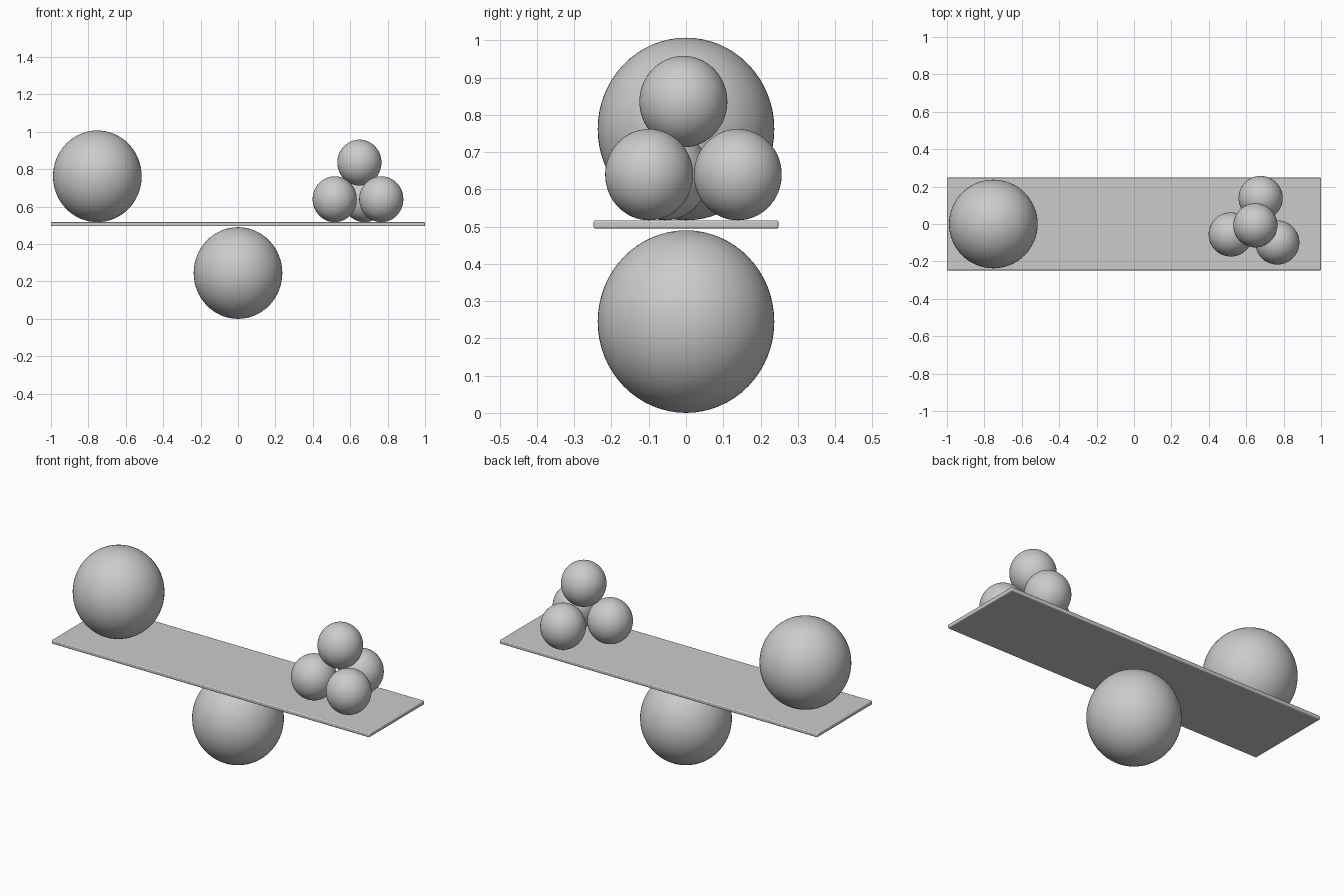
import bpy

cube = bpy.data.objects.get("Cube")
if cube:
    bpy.data.objects.remove(cube, do_unlink=True)

# Single plain grey
grey = bpy.data.materials.new("plain grey")
grey.use_nodes = True
colour = (0.6, 0.6, 0.6, 1)
grey.diffuse_color = colour
grey.node_tree.nodes["Principled BSDF"].inputs["Base Color"].default_value = colour

PLANK_BOTTOM, PLANK_TOP = 0.495, 0.517
BIG = (0.237, 0.245)      # horizontal and vertical radius
SMALL = (0.118, 0.1225)


def ball(name, size, x, y, bottom):
    """Slightly tall ball resting at the given height."""
    radius, half_height = size
    bpy.ops.mesh.primitive_uv_sphere_add(
        segments=64, ring_count=32, location=(x, y, bottom + half_height))
    obj = bpy.context.object
    obj.name = name
    obj.scale = (radius, radius, half_height)
    bpy.ops.object.transform_apply(location=False, rotation=False, scale=True)
    bpy.ops.object.shade_smooth()
    obj.data.materials.append(grey)


# Balancing plank with softened edges
bpy.ops.mesh.primitive_cube_add(size=1, location=(0, 0, (PLANK_BOTTOM + PLANK_TOP) / 2))
plank = bpy.context.object
plank.name = "plank"
plank.scale = (2, 0.496, PLANK_TOP - PLANK_BOTTOM)
bpy.ops.object.transform_apply(location=False, rotation=False, scale=True)
bevel = plank.modifiers.new("soft edges", "BEVEL")
bevel.width = 0.005
bevel.segments = 3
plank.data.materials.append(grey)
bpy.ops.object.shade_smooth_by_angle()

# Pivot and the large weight
ball("pivot_ball", BIG, 0, 0, 0)
ball("large_ball", BIG, -0.752, 0, PLANK_TOP)

# Stack of small balls
ball("small_ball_inner", SMALL, 0.517, -0.056, PLANK_TOP)
ball("small_ball_outer", SMALL, 0.766, -0.099, PLANK_TOP)
ball("small_ball_back", SMALL, 0.677, 0.139, PLANK_TOP)
ball("small_ball_top", SMALL, 0.649, -0.007, 0.713)
